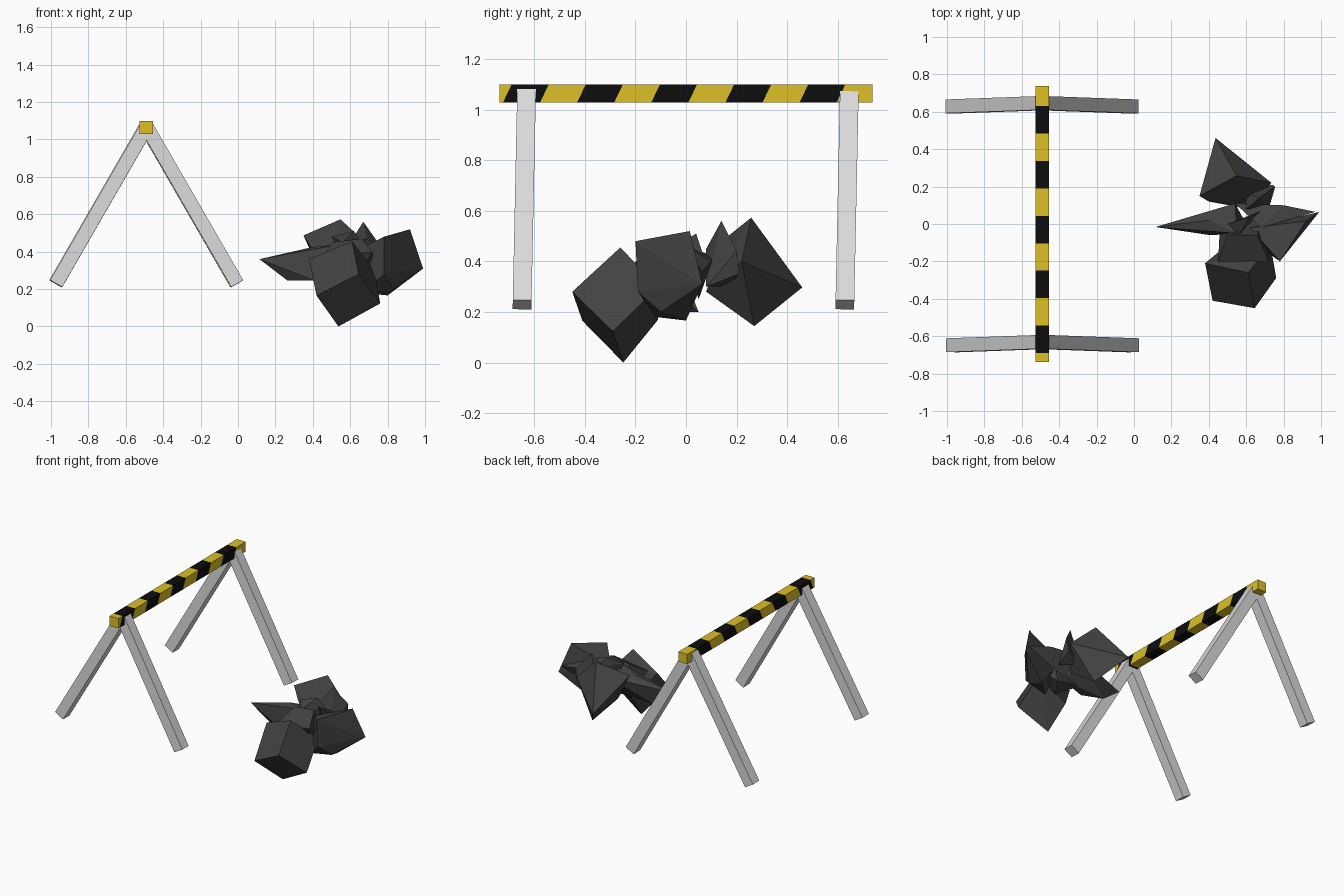
import bpy, bmesh, math
from mathutils import Vector, Matrix

default = bpy.data.objects.get("Cube")
if default:
    bpy.data.objects.remove(default, do_unlink=True)


def make_material(name, red, green, blue):
    mat = bpy.data.materials.new(name)
    mat.use_nodes = True
    colour = (red, green, blue, 1)
    mat.diffuse_color = colour
    shader = next(n for n in mat.node_tree.nodes if n.type == 'BSDF_PRINCIPLED')
    shader.inputs["Base Color"].default_value = colour
    return mat


yellow = make_material("warning yellow", .72, .53, .02)
black = make_material("stripe black", .004, .004, .004)
grey = make_material("leg grey", .7, .7, .7)
stone = make_material("dark stone", .055, .055, .055)


def finish(name, bm, *materials):
    """Turn a bmesh into a flat shaded object with outward normals."""
    bmesh.ops.recalc_face_normals(bm, faces=bm.faces[:])
    mesh = bpy.data.meshes.new(name)
    bm.to_mesh(mesh)
    bm.free()
    for mat in materials:
        mesh.materials.append(mat)
    obj = bpy.data.objects.new(name, mesh)
    bpy.context.collection.objects.link(obj)
    return obj


def box_mesh(size, matrix):
    bm = bmesh.new()
    bmesh.ops.create_cube(bm, size=1, matrix=matrix @ Matrix.Diagonal((*size, 1)))
    return bm


def shard(name, *points):
    """Convex angular chunk of stone spanning a few corner points."""
    bm = bmesh.new()
    for point in points:
        bm.verts.new(point)
    result = bmesh.ops.convex_hull(bm, input=bm.verts[:])
    loose = {e for e in result["geom_interior"] + result["geom_unused"]
             if isinstance(e, bmesh.types.BMVert)}
    bmesh.ops.delete(bm, geom=list(loose), context='VERTS')
    bmesh.ops.dissolve_limit(bm, angle_limit=math.radians(4),
                             verts=bm.verts[:], edges=bm.edges[:])
    return finish(name, bm, stone)


# Crossbar, cut by evenly spaced slanted planes into alternating stripes
bar_x, bar_top, bar_width, bar_length = -.49, 1.1, .072, 1.475
first_cut, stripe, cuts = -.69, .1467, 10
slant = Vector((0, 1, -.48))
bm = box_mesh((bar_width, bar_length, bar_width),
              Matrix.Translation((bar_x, 0, bar_top - bar_width / 2)))
for i in range(cuts):
    bmesh.ops.bisect_plane(bm, geom=bm.verts[:] + bm.edges[:] + bm.faces[:],
                           plane_co=(bar_x, first_cut + i * stripe, bar_top),
                           plane_no=slant)
for face in bm.faces:
    offset = face.calc_center_median() - Vector((bar_x, first_cut, bar_top))
    band = math.floor(offset.dot(slant) / stripe)
    face.material_index = 1 if 0 <= band < cuts and band % 2 == 0 else 0
finish("striped_crossbar", bm, yellow, black)

# Two splayed leg pairs, each leaning back very slightly
leg_length, leg_width = .968, .074
for end, top_x, top_y in (("front", -.488, -.631), ("back", -.493, .646)):
    for side, sign in (("left", 1), ("right", -1)):
        pose = (Matrix.Translation((top_x, top_y, 1.067))
                @ Matrix.Rotation(math.radians(-1.2), 4, 'X')
                @ Matrix.Rotation(math.radians(-30 * sign), 4, 'Y')
                @ Matrix.Translation((0, 0, -leg_length / 2)))
        finish(f"{end}_{side}_leg",
               box_mesh((leg_width, leg_width, leg_length), pose), grey)

# Rubble heap: a front block, a side block and jagged pieces around a core
shard("front_block",
      (.38, -.21, .36), (.61, -.26, .455), (.645, -.45, .28), (.42, -.41, .165),
      (.537, -.248, 0), (.76, -.289, .123), (.73, -.11, .3), (.5, -.11, .17))
shard("side_block",
      (.78, -.2, .48), (.92, .015, .52), (.99, .064, .31), (.8, 0, .166),
      (.78, -.19, .28), (.83, -.1, .2), (.62, -.02, .4), (.67, -.12, .18))
shard("side_sliver",
      (.54, .11, .42), (.97, .065, .36), (.8, .1, .4), (.68, -.02, .47),
      (.65, .05, .25))
shard("pointed_spike",
      (.115, -.016, .36), (.265, 0, .245), (.41, -.06, .245), (.54, .11, .4),
      (.4, .02, .425), (.55, -.05, .44), (.6, 0, .25))
shard("back_block",
      (.548, .258, .573), (.436, .46, .297), (.57, .27, .144), (.35, .15, .487),
      (.735, .22, .4), (.4, .12, .41), (.62, .08, .28), (.46, .13, .28))
shard("upright_splinter",
      (.67, .14, .56), (.755, .2, .44), (.6, .08, .45), (.72, .08, .3),
      (.74, .21, .35), (.6, .17, .3))
shard("top_splinter",
      (.5, 0, .48), (.62, .04, .51), (.68, .07, .42), (.56, -.06, .45),
      (.6, 0, .3))
shard("core",
      (.45, -.2, .36), (.5, -.06, .45), (.66, -.06, .47), (.72, -.2, .4),
      (.6, -.1, .2), (.7, .05, .2), (.46, 0, .27))
